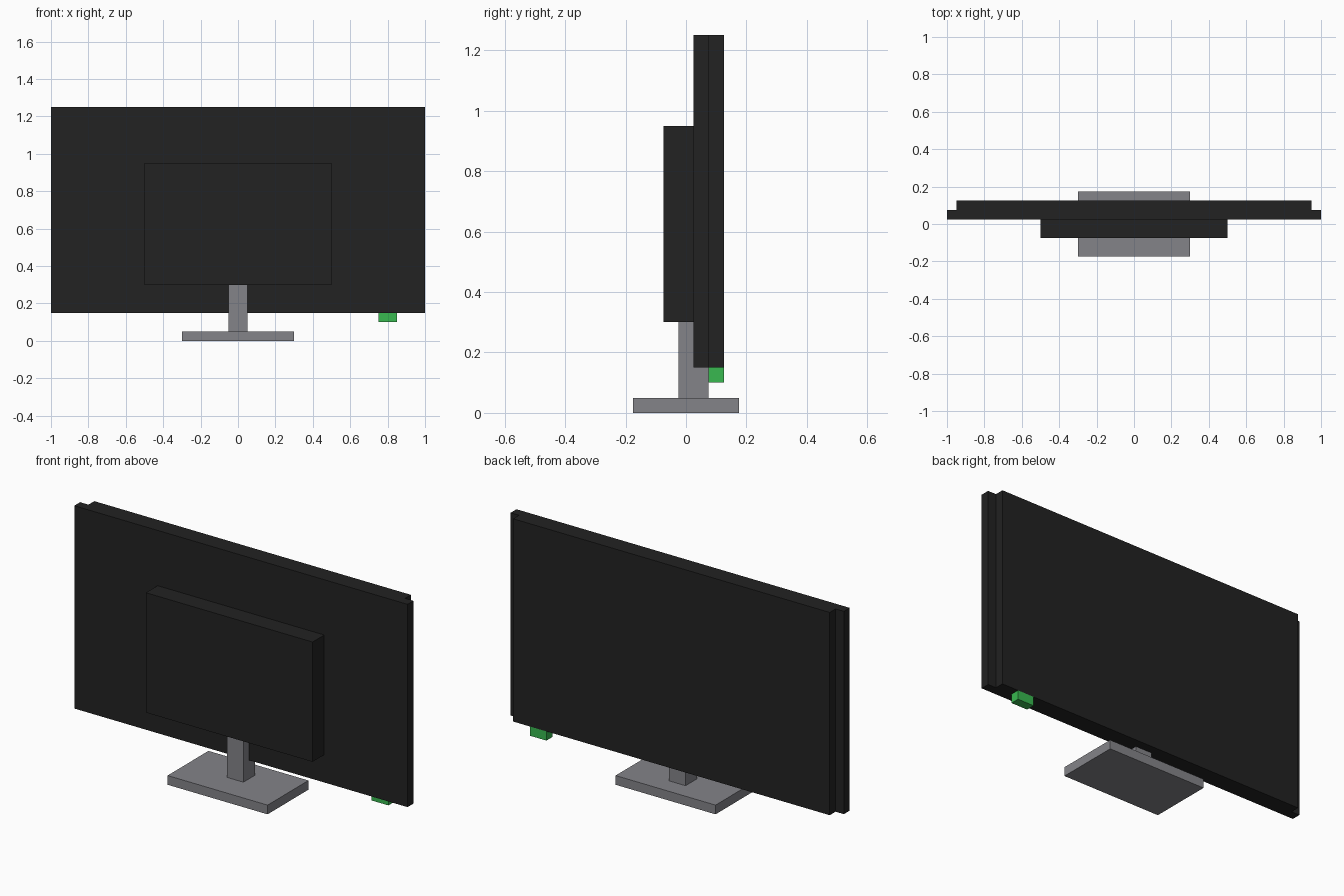
import bpy
import bmesh
from mathutils import Vector

cube = bpy.data.objects.get("Cube")
if cube:
    bpy.data.objects.remove(cube, do_unlink=True)


def material(name, rgb):
    m = bpy.data.materials.new(name)
    m.use_nodes = True
    colour = (*rgb, 1.0)
    m.diffuse_color = colour
    bsdf = next(n for n in m.node_tree.nodes if n.type == 'BSDF_PRINCIPLED')
    bsdf.inputs["Base Color"].default_value = colour
    return m


def box(name, lo, hi, mat):
    """Box between two opposite corners."""
    lo, hi = Vector(lo), Vector(hi)
    mesh = bpy.data.meshes.new(name)
    bm = bmesh.new()
    bmesh.ops.create_cube(bm, size=1)
    bmesh.ops.scale(bm, vec=hi - lo, verts=bm.verts)
    bm.to_mesh(mesh)
    bm.free()
    mesh.materials.append(mat)
    obj = bpy.data.objects.new(name, mesh)
    obj.location = (lo + hi) / 2
    bpy.context.collection.objects.link(obj)
    return obj


black = material("black plastic", (0.016, 0.016, 0.016))
grey = material("grey metal", (0.23, 0.23, 0.25))
green = material("green light", (0.04, 0.48, 0.08))

# Stand
box("stand_base", (-0.3, -0.175, 0), (0.3, 0.175, 0.05), grey)
box("stand_post", (-0.05, -0.025, 0.05), (0.05, 0.075, 0.3), grey)

# Casing and display
box("rear_housing", (-0.5, -0.075, 0.3), (0.5, 0.025, 0.95), black)
box("casing", (-1, 0.025, 0.15), (1, 0.075, 1.25), black)
box("screen", (-0.95, 0.075, 0.15), (0.95, 0.125, 1.25), black)

# Power light under the screen
box("power_light", (0.75, 0.075, 0.1), (0.85, 0.125, 0.15), green)
